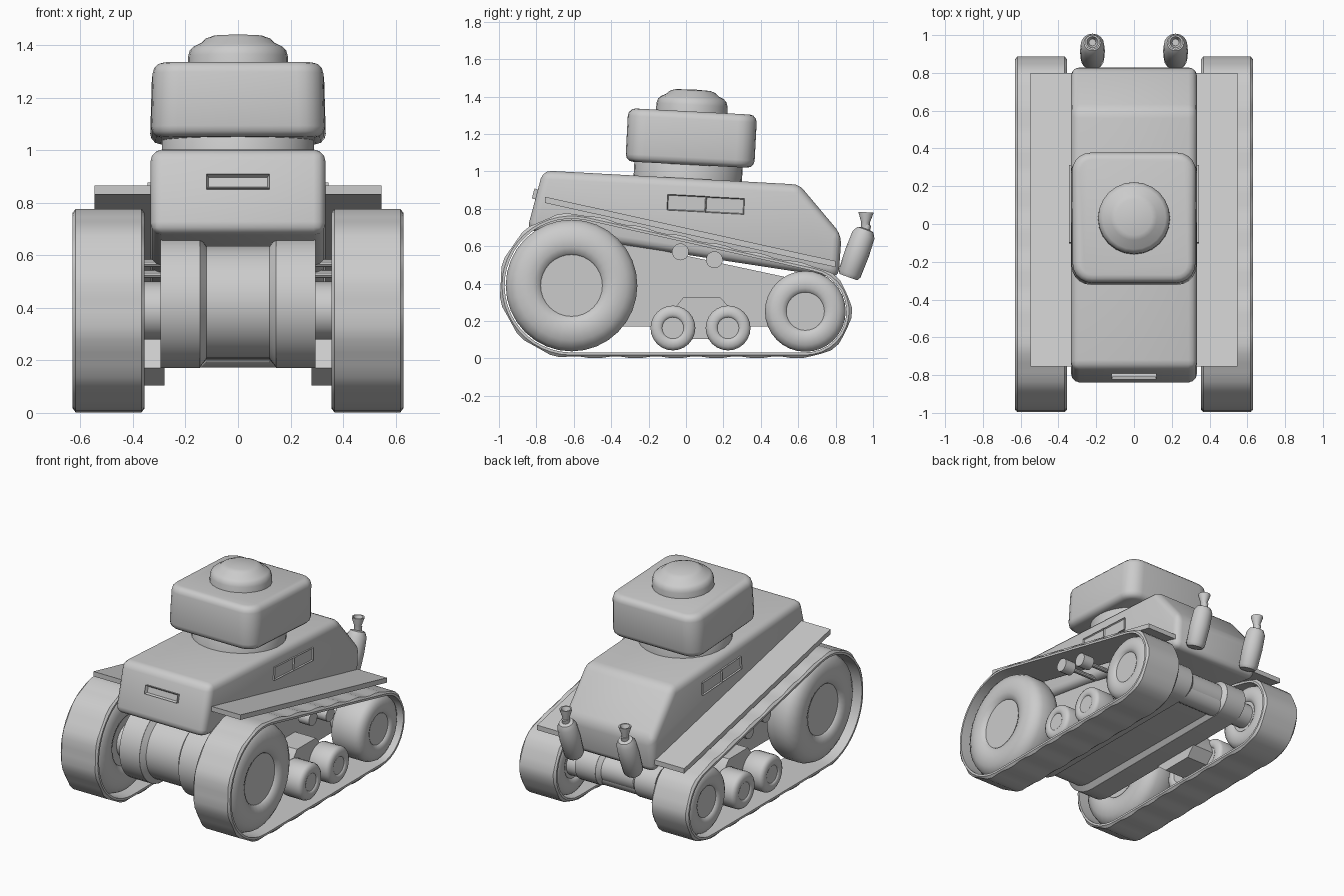
import bpy, bmesh
from math import sin, cos, pi, radians, atan2, asin, hypot, tau
from mathutils import Vector, Matrix

if "Cube" in bpy.data.objects:
    bpy.data.objects.remove(bpy.data.objects["Cube"])

def finish(name, bm, smooth=35, bevel=0, segs=3, limit=30):
    bmesh.ops.recalc_face_normals(bm, faces=bm.faces)
    me = bpy.data.meshes.new(name)
    bm.to_mesh(me)
    bm.free()
    ob = bpy.data.objects.new(name, me)
    bpy.context.collection.objects.link(ob)
    bpy.ops.object.select_all(action='DESELECT')
    bpy.context.view_layer.objects.active = ob
    ob.select_set(True)
    if bevel:
        m = ob.modifiers.new("Bevel", 'BEVEL')
        m.width, m.segments, m.angle_limit = bevel, segs, radians(limit)
        bpy.ops.object.modifier_apply(modifier=m.name)
    bpy.ops.object.shade_smooth_by_angle(angle=radians(smooth))
    return ob

def mirror(ob):
    ob.modifiers.new("Mirror", 'MIRROR').use_bisect_axis[0] = False
    return ob

def prism(name, pts, x0, x1, **kw):
    """Extrude a (y, z) outline from x0 to x1."""
    bm = bmesh.new()
    f = bm.faces.new([bm.verts.new((x0, y, z)) for y, z in pts])
    r = bmesh.ops.extrude_face_region(bm, geom=[f])
    bmesh.ops.translate(bm, vec=(x1 - x0, 0, 0),
                        verts=[v for v in r['geom'] if isinstance(v, bmesh.types.BMVert)])
    return finish(name, bm, **kw)

def lathe(name, prof, origin, axis, n=32, **kw):
    """Revolve (radius, height) points around an axis through origin."""
    bm = bmesh.new()
    rings = [[bm.verts.new((r * cos(tau * i / n), r * sin(tau * i / n), h)) for i in range(n)]
             if r > 0 else [bm.verts.new((0, 0, h))] for r, h in prof]
    for a, b in zip(rings, rings[1:]):
        for i in range(n):
            j = (i + 1) % n
            quad = [a[i % len(a)], a[j % len(a)], b[j % len(b)], b[i % len(b)]]
            bm.faces.new(list(dict.fromkeys(quad)))
    q = Vector((0, 0, 1)).rotation_difference(Vector(axis))
    bm.transform(Matrix.Translation(origin) @ q.to_matrix().to_4x4())
    return finish(name, bm, **kw)

def belt(c0, r0, c1, r1, n0=18, n1=12):
    """Closed outline wrapped around a front circle and a rear circle."""
    dy, dz = c1[0] - c0[0], c1[1] - c0[1]
    base, off = atan2(dz, dy), asin((r0 - r1) / hypot(dy, dz))
    up, low = base + pi / 2 - off, base - pi / 2 + off
    arc = lambda c, r, a, b, n: [(c[0] + r * cos(a + (b - a) * i / n),
                                  c[1] + r * sin(a + (b - a) * i / n)) for i in range(n + 1)]
    return arc(c0, r0, up, low + tau, n0) + arc(c1, r1, low, up, n1)

def resample(pts, n):
    p = [Vector(q) for q in pts]
    p.append(p[0])
    total, out, k, done = sum((b - a).length for a, b in zip(p, p[1:])), [], 0, 0
    for i in range(n):
        s = total * i / n
        while done + (p[k + 1] - p[k]).length < s:
            done += (p[k + 1] - p[k]).length
            k += 1
        out.append(p[k].lerp(p[k + 1], (s - done) / (p[k + 1] - p[k]).length))
    return out

FRONT, REAR = (-0.612, 0.39), (0.638, 0.252)

# Tracks: closed band with shallow raised pads and chamfered rims
N = 84
outer = resample(belt(FRONT, 0.388, REAR, 0.25, 40, 30), N)
bm = bmesh.new()
rings = []
for i, p in enumerate(outer):
    t = (outer[(i + 1) % N] - outer[i - 1]).normalized()
    inward = Vector((-t.y, t.x))
    lift = 0.008 if i % 4 < 2 else 0
    section = [(0.355, 0.03), (0.355, 0.016), (0.367, lift), (0.618, lift), (0.63, 0.016), (0.63, 0.03)]
    rings.append([bm.verts.new((x, *(p + inward * d))) for x, d in section])
for i in range(N):
    a, b = rings[i], rings[(i + 1) % N]
    for k in range(6):
        bm.faces.new((a[k], a[(k + 1) % 6], b[(k + 1) % 6], b[k]))
mirror(finish("track", bm, smooth=25))

# Wheels: rounded tyre with a recessed hub on both faces
def wheel(name, c, R, hub, x0, x1, n):
    mid, h, w = (x0 + x1) / 2, (x1 - x0) / 2, R - hub
    side = [(0, h - .16 * w), (hub * .96, h - .16 * w), (hub, h - .1 * w), (hub + .18 * w, h - .02 * w),
            (hub + .42 * w, h), (hub + .68 * w, h - .06 * w), (hub + .9 * w, h - .2 * w), (R, h - .42 * w)]
    prof = side + [(r, -x) for r, x in reversed(side)]
    mirror(lathe(name, prof, (mid, *c), (1, 0, 0), n, smooth=40))

wheel("front_wheel", FRONT, 0.352, 0.172, 0.37, 0.615, 32)
wheel("rear_wheel", REAR, 0.216, 0.106, 0.37, 0.615, 32)
for i, y in enumerate((-0.07, 0.225)):
    wheel("road_wheel_%d" % (i + 1), (y, 0.163), 0.12, 0.06, 0.43, 0.6, 24)

def rod(name, c, r, x0, x1, n=20):
    return lathe(name, [(0, x0), (r, x0), (r, x1), (0, x1)], (0, *c), (1, 0, 0), n)

# Axles and return rollers
rod("front_axle", FRONT, 0.11, -0.42, 0.42)
rod("rear_axle", REAR, 0.08, -0.42, 0.42)
for y, z in ((-0.03, 0.57), (0.152, 0.528)):
    mirror(rod("return_roller", (y, z), 0.045, 0.5, 0.58))
    mirror(rod("roller_shaft", (y, z), 0.015, 0.25, 0.51, 10))

# Suspension bracket between road wheels
mirror(prism("suspension_bracket", [(-0.1, 0.17), (-0.055, 0.275), (-0.015, 0.325), (0.185, 0.325),
                                    (0.235, 0.27), (0.26, 0.17), (0.2, 0.105), (-0.02, 0.105)], 0.28, 0.45))

# Lower hull: rounded side housings and a slimmer centre
LF, LR = (-0.59, 0.42), (0.638, 0.29)
mirror(prism("lower_hull_side", belt(LF, 0.25, LR, 0.12), 0.145, 0.295))
prism("lower_hull_centre", belt(LF, 0.215, LR, 0.095), -0.15, 0.15)
bm = bmesh.new()
loops = [[bm.verts.new((x, *p)) for p in belt(LF, r0, LR, r1)] for x, r0, r1 in
         ((0.12, 0.215, 0.095), (0.146, 0.25, 0.12))]
for i in range(len(loops[0])):
    bm.faces.new((loops[0][i - 1], loops[0][i], loops[1][i], loops[1][i - 1]))
mirror(finish("lower_hull_chamfer", bm))

# Upper hull
prism("upper_hull", [(-0.85, 0.685), (-0.765, 1.005), (0.605, 0.93), (0.832, 0.66), (0.815, 0.43)],
      -0.333, 0.333, bevel=0.045)

# Sloped fenders
mirror(prism("fender", [(-0.755, 0.865), (-0.755, 0.832), (0.8, 0.488), (0.8, 0.521)], 0.31, 0.547))

# Framed slits: box whose front face is inset and sunk
def framed_box(name, size, matrix, rim, depth):
    bm = bmesh.new()
    bmesh.ops.create_cube(bm, size=1, matrix=Matrix.Diagonal((*size, 1)))
    f = max(bm.faces, key=lambda f: f.calc_center_median().z)
    bmesh.ops.inset_region(bm, faces=[f], thickness=rim, depth=0)
    bmesh.ops.translate(bm, verts=f.verts, vec=(0, 0, -depth))
    bm.transform(matrix)
    return finish(name, bm)

framed_box("vision_slit", (0.24, 0.055, 0.04),
           Matrix.Translation((0, -0.798, 0.877)) @ Matrix.Rotation(radians(75), 4, 'X'), 0.012, 0.018)
for y, z in ((0.003, 0.83), (0.208, 0.818)):
    m = (Matrix.Translation((0.334, y, z)) @ Matrix.Rotation(radians(-3), 4, 'X')
         @ Matrix.Rotation(radians(90), 4, 'Y'))
    mirror(framed_box("side_panel", (0.085, 0.207, 0.02), m, 0.007, 0.008))

# Turret: ring, rounded body and cupola, all leaning with the hull roof
TILT = (0, sin(radians(3)), cos(radians(3)))
lathe("turret_ring", [(0, -0.1), (0.29, -0.1), (0.29, 0.03), (0.275, 0.06), (0, 0.06)],
      (0, 0.012, 1.01), TILT, 32)
bm = bmesh.new()
bmesh.ops.create_cube(bm, size=1, matrix=Matrix.Diagonal((0.672, 0.69, 0.285, 1)))
for v in bm.verts:
    if v.co.z > 0:
        v.co.x *= 0.975
    if v.co.y < 0:
        v.co.x *= 0.985
upright = [e for e in bm.edges if abs(e.verts[0].co.z - e.verts[1].co.z) > 0.1]
bmesh.ops.bevel(bm, geom=upright, offset=0.1, segments=5, profile=0.5, affect='EDGES')
bm.transform(Matrix.Translation((0, 0.028, 1.178)) @ Matrix.Rotation(radians(-3), 4, 'X'))
finish("turret_body", bm, bevel=0.04, limit=40)
lathe("cupola", [(0, -0.04), (0.192, -0.04), (0.19, 0.04), (0.183, 0.064), (0.168, 0.078), (0.142, 0.09),
                 (0.122, 0.108), (0.095, 0.118), (0, 0.122)], (0, 0.03, 1.317), TILT, 24)

# Exhausts: tilted muffler with a thin pipe and flared mouth
direction = Vector((0, 0.09, 0.25)).normalized()
mirror(lathe("exhaust_muffler", [(0, 0), (0.05, 0), (0.062, 0.02), (0.066, 0.14), (0.062, 0.24), (0.045, 0.27),
                                 (0.024, 0.275), (0.022, 0.3), (0, 0.3)], (0.22, 0.868, 0.435), direction, 16))
mirror(lathe("exhaust_mouth", [(0, 0), (0.022, 0), (0.024, 0.04), (0.039, 0.085), (0.039, 0.092),
                               (0.03, 0.092), (0.018, 0.06), (0, 0.06)],
             (0.22, 0.958, 0.69), (0, 0.05, 1), 16))
